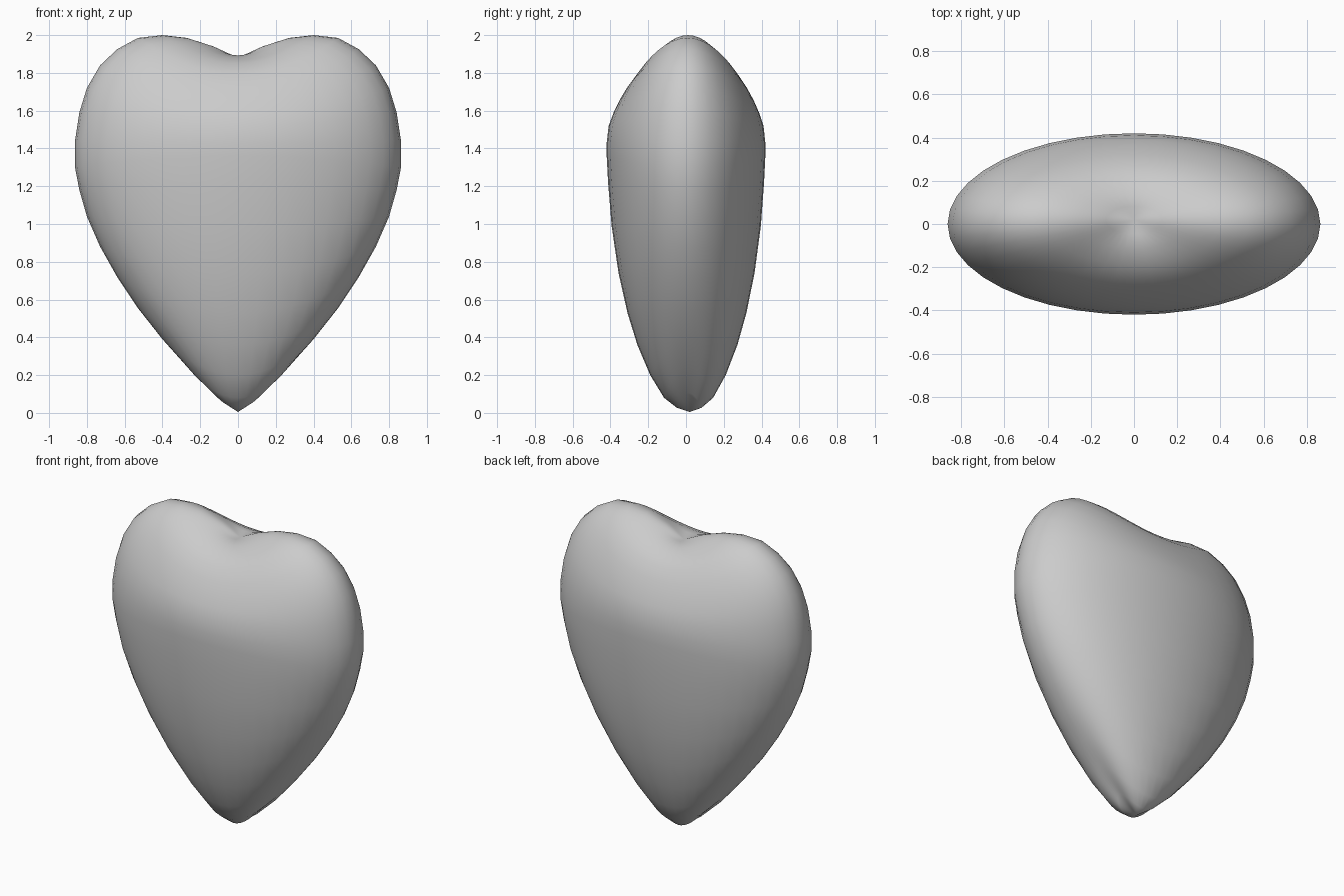
import bpy, bmesh, math

if "Cube" in bpy.data.objects:
    bpy.data.objects.remove(bpy.data.objects["Cube"])

# Paired outlines from top dip to bottom tip:
# (half width, its height, half depth, its height)
PROFILE = [
    (.13, 1.94, .065, 1.893), (.27, 1.985, .13, 1.88), (.40, 2.0, .20, 1.85),
    (.53, 1.985, .265, 1.795), (.64, 1.925, .315, 1.725), (.73, 1.84, .355, 1.655),
    (.80, 1.72, .385, 1.59), (.84, 1.59, .41, 1.52), (.863, 1.44, .42, 1.43),
    (.863, 1.30, .42, 1.36), (.84, 1.18, .413, 1.22), (.80, 1.04, .395, .99),
    (.73, .88, .36, .74), (.64, .72, .315, .53), (.53, .555, .265, .36),
    (.40, .39, .20, .20), (.27, .245, .13, .08), (.13, .105, .065, .027),
]
SEG = 40
bm = bmesh.new()

# Rings blend from the front outline to the side outline
rings = []
for fx, fz, sy, sz in PROFILE:
    ring = []
    for i in range(SEG):
        a = 2 * math.pi * i / SEG
        c, s = math.cos(a), math.sin(a)
        y = sy * s + .02 * (1 - sy / .42)
        ring.append(bm.verts.new((fx * c, y, fz * c * c + sz * s * s)))
    rings.append(ring)

top = bm.verts.new((0, .02, 1.88))
tip = bm.verts.new((0, .02, 0.005))
for i in range(SEG):
    j = (i + 1) % SEG
    bm.faces.new((top, rings[0][i], rings[0][j]))
    bm.faces.new((tip, rings[-1][j], rings[-1][i]))
    for r0, r1 in zip(rings, rings[1:]):
        bm.faces.new((r0[i], r1[i], r1[j], r0[j]))

bmesh.ops.recalc_face_normals(bm, faces=bm.faces)
for f in bm.faces:
    f.smooth = True
mesh = bpy.data.meshes.new("heart")
bm.to_mesh(mesh)
bm.free()
heart = bpy.data.objects.new("heart", mesh)
bpy.context.collection.objects.link(heart)
